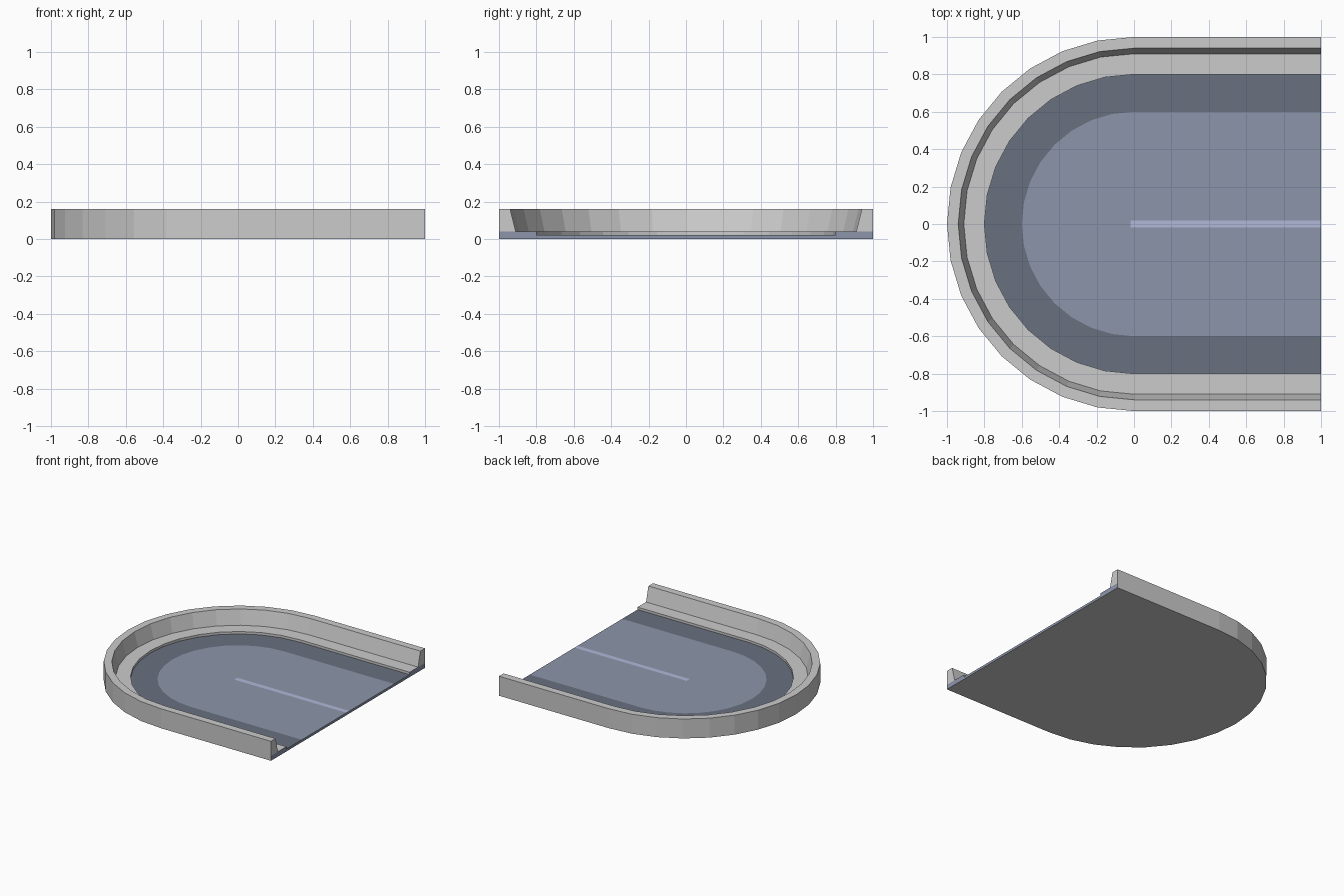
import bpy, math

if "Cube" in bpy.data.objects:
    bpy.data.objects.remove(bpy.data.objects["Cube"])

SEG = 16  # arc segments in the half circle


def material(name, rgb):
    m = bpy.data.materials.new(name)
    m.diffuse_color = (*rgb, 1)
    m.use_nodes = True
    m.node_tree.nodes["Principled BSDF"].inputs["Base Color"].default_value = m.diffuse_color
    return m


def make(name, verts, faces, mat=None):
    me = bpy.data.meshes.new(name)
    me.from_pydata(verts, [], faces)
    if mat:
        me.materials.append(mat)
    ob = bpy.data.objects.new(name, me)
    bpy.context.collection.objects.link(ob)
    return ob


def u_path(r, z):
    """U-shaped line: straight, half circle around -x, straight."""
    arc = [(-r * math.sin(a), -r * math.cos(a), z)
           for a in (math.pi * i / SEG for i in range(SEG + 1))]
    return [(1, -r, z)] + arc + [(1, r, z)]


def sweep(profile):
    """Carry a (radius, z) profile, outside to inside, along the U path."""
    n = SEG + 3
    verts = [p for r, z in profile for p in u_path(r, z)]
    faces = [(k * n + i, (k + 1) * n + i, (k + 1) * n + i + 1, k * n + i + 1)
             for k in range(len(profile) - 1) for i in range(n - 1)]
    return verts, faces


def add_end_plate(verts, faces, yz):
    faces.append(tuple(range(len(verts), len(verts) + len(yz))))
    verts.extend((1, y, z) for y, z in yz)


road = material("road", (0.265, 0.30, 0.40))
dark = material("dark_road", (0.14, 0.165, 0.215))
paint = material("lane_paint", (0.44, 0.48, 0.69))

# Kerb wall with sloped inner side, ledge and step, plus wall ends
verts, faces = sweep([(1, 0), (1, .16), (.94, .16), (.91, .04), (.8, .04), (.8, .02)])
section = [(.91, .04), (1, .04), (1, .16), (.94, .16)]
add_end_plate(verts, faces, section)
add_end_plate(verts, faces, [(-y, z) for y, z in reversed(section)])
make("kerb", verts, faces)

# Dark band of road beside the kerb
make("road_edge", *sweep([(.8, .02), (.6, .02)]), dark)

# Lighter road centre, notched for the painted line
centre = u_path(.6, .02) + [(1, .02, .02), (-.02, .02, .02), (-.02, -.02, .02), (1, -.02, .02)]
make("road_centre", centre, [tuple(reversed(range(len(centre))))], road)

# Painted centre line
make("centre_line", [(-.02, -.02, .02), (1, -.02, .02), (1, .02, .02), (-.02, .02, .02)],
     [(0, 1, 2, 3)], paint)

# Cut end of the road slab
verts, faces = [], []
add_end_plate(verts, faces, [(-1, 0), (1, 0), (1, .04), (.8, .04), (.8, .02),
                             (-.8, .02), (-.8, .04), (-1, .04)])
make("slab_end", verts, faces, road)

# Flat underside
bottom = u_path(1, 0)
make("underside", bottom, [tuple(range(len(bottom)))])
